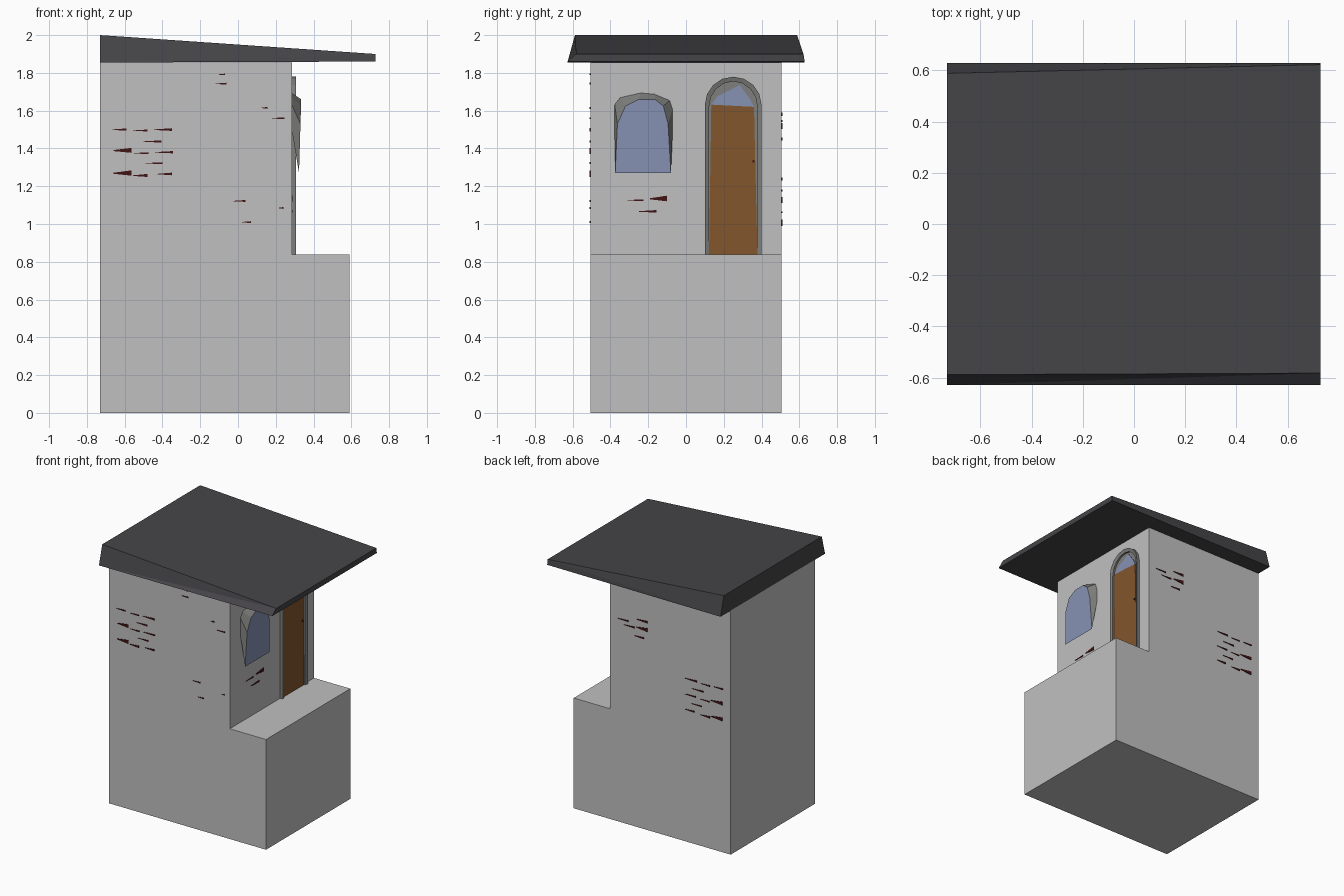
import bpy, bmesh, math

if "Cube" in bpy.data.objects:
    bpy.data.objects.remove(bpy.data.objects["Cube"])


def material(name, rgb):
    m = bpy.data.materials.new(name)
    m.diffuse_color = (*rgb, 1)
    m.use_nodes = True
    m.node_tree.nodes["Principled BSDF"].inputs["Base Color"].default_value = m.diffuse_color
    return m


WALL = material("wall_grey", (0.53, 0.53, 0.53))
ROOF = material("roof_charcoal", (0.06, 0.058, 0.064))
FRAME = material("frame_grey", (0.21, 0.21, 0.2))
GLASS = material("glass_blue", (0.24, 0.29, 0.45))
WOOD = material("door_brown", (0.225, 0.092, 0.026))
BRICK = material("brick_maroon", (0.05, 0.007, 0.007))


def finish(name, bm, *mats):
    bmesh.ops.recalc_face_normals(bm, faces=bm.faces)
    me = bpy.data.meshes.new(name)
    bm.to_mesh(me)
    bm.free()
    ob = bpy.data.objects.new(name, me)
    for m in mats:
        me.materials.append(m)
    bpy.context.collection.objects.link(ob)
    return ob


def loft(bm, a, b, cap_mat=0):
    """Solid between two matching loops; the second cap gets cap_mat."""
    va, vb = [bm.verts.new(p) for p in a], [bm.verts.new(p) for p in b]
    n = len(a)
    for i in range(n):
        j = (i + 1) % n
        bm.faces.new((va[i], va[j], vb[j], vb[i]))
    bm.faces.new(va)
    bm.faces.new(vb).material_index = cap_mat


def plate_x(name, yz, x0, x1, mat):
    """Extrude a y-z outline along x."""
    bm = bmesh.new()
    loft(bm, [(x0, y, z) for y, z in yz], [(x1, y, z) for y, z in yz])
    return finish(name, bm, mat)


# Body: stepped side profile extruded across y
profile = [(-0.73, 0), (0.59, 0), (0.59, 0.838), (0.285, 0.838), (0.285, 1.856), (-0.73, 1.856)]
bm = bmesh.new()
loft(bm, [(x, -0.506, z) for x, z in profile], [(x, 0.506, z) for x, z in profile])
finish("body", bm, WALL)

# Roof: sloping slab, tapered towards the top
bm = bmesh.new()
loft(bm,
     [(-0.73, -0.628, 1.855), (0.728, -0.628, 1.86), (0.728, 0.628, 1.86), (-0.73, 0.628, 1.855)],
     [(-0.73, -0.588, 2.0), (0.728, -0.582, 1.9), (0.728, 0.622, 1.9), (-0.73, 0.588, 2.0)])
bmesh.ops.triangulate(bm, faces=bm.faces)
finish("roof", bm, ROOF)


# Door frame: arched band
def arch(r, spring, rise, cy=0.25, steps=8):
    pts = [(cy + r, 0.838)]
    for i in range(steps + 1):
        t = math.pi * i / steps
        pts.append((cy + r * math.cos(t), spring + rise * math.sin(t)))
    return pts + [(cy - r, 0.838)]


outer, inner = arch(0.15, 1.63, 0.15), arch(0.128, 1.62, 0.135)
bm = bmesh.new()
for (o0, o1), (i0, i1) in zip(zip(outer, outer[1:]), zip(inner, inner[1:])):
    quad = (o0, o1, i1, i0)
    loft(bm, [(0.28, y, z) for y, z in quad],
         [(0.308 if k < 2 else 0.3, y, z) for k, (y, z) in enumerate(quad)])
finish("door_frame", bm, FRAME)

# Door leaf, arch backing and fanlight
plate_x("door_arch_backing", inner, 0.28, 0.287, FRAME)
plate_x("door", [(0.122, 0.838), (0.378, 0.838), (0.36, 1.62), (0.134, 1.632)], 0.28, 0.292, WOOD)
plate_x("fanlight", [(0.134, 1.632), (0.36, 1.62), (0.34, 1.66), (0.285, 1.735), (0.165, 1.675)],
        0.28, 0.291, GLASS)
plate_x("door_knob", [(0.352, 1.325), (0.362, 1.325), (0.362, 1.338), (0.352, 1.338)],
        0.285, 0.298, BRICK)

# Window: projecting hood lofted from the wall to the glass
back = [(-0.378, 1.51), (-0.378, 1.635), (-0.35, 1.67), (-0.24, 1.695),
        (-0.165, 1.688), (-0.085, 1.655), (-0.07, 1.61), (-0.07, 1.51)]
front = [(-0.375, 1.27), (-0.363, 1.53), (-0.32, 1.625), (-0.25, 1.66),
         (-0.165, 1.66), (-0.12, 1.625), (-0.095, 1.53), (-0.08, 1.27)]
bm = bmesh.new()
loft(bm, [(0.283, y, z) for y, z in back],
     [(0.323 + 0.03 * (z - 1.27), y, z) for y, z in front], cap_mat=1)
finish("window", bm, FRAME, GLASS)


# Exposed bricks: thin wedge plates on three walls
def bricks(name, rows, place, tip_low=True):
    bm = bmesh.new()
    for u0, u1, z, h in rows:
        tip, wide = (u0, u1) if tip_low else (u1, u0)
        tri = [(tip, z - h * 0.15), (wide, z - h / 2), (wide, z + h / 2), (tip, z + h * 0.05)]
        loft(bm, [place(u, v, -0.004) for u, v in tri], [place(u, v, 0.004) for u, v in tri])
    return finish(name, bm, BRICK)


cluster = [(-0.665, -0.59, 1.5, 0.012), (-0.555, -0.48, 1.495, 0.01), (-0.445, -0.35, 1.5, 0.014),
           (-0.5, -0.405, 1.437, 0.012), (-0.66, -0.565, 1.39, 0.026), (-0.55, -0.475, 1.375, 0.01),
           (-0.44, -0.345, 1.38, 0.012), (-0.49, -0.4, 1.322, 0.01), (-0.66, -0.565, 1.27, 0.028),
           (-0.555, -0.48, 1.257, 0.016), (-0.425, -0.35, 1.265, 0.014)]
scattered = [(-0.105, -0.07, 1.792, 0.008), (-0.12, -0.06, 1.743, 0.01), (0.125, 0.155, 1.615, 0.01),
             (0.18, 0.245, 1.56, 0.01), (-0.025, 0.04, 1.122, 0.01), (0.02, 0.07, 1.01, 0.01),
             (0.215, 0.24, 1.085, 0.01)]
back_upper = [(-0.03, 0.06, 1.58, 0.018), (0.13, 0.22, 1.545, 0.012), (0.08, 0.17, 1.51, 0.012),
              (-0.03, 0.06, 1.52, 0.028), (0.0, 0.08, 1.45, 0.014)]
bricks("front_bricks", cluster + scattered, lambda u, v, d: (u, -0.506 - d, v))
bricks("back_bricks", [(a, b, z - 0.26, h) for a, b, z, h in cluster] + back_upper,
       lambda u, v, d: (u, 0.506 + d, v), tip_low=False)
bricks("side_bricks", [(-0.31, -0.225, 1.126, 0.01), (-0.19, -0.1, 1.135, 0.03),
                       (-0.25, -0.155, 1.067, 0.014)], lambda u, v, d: (0.285 + d, u, v))
